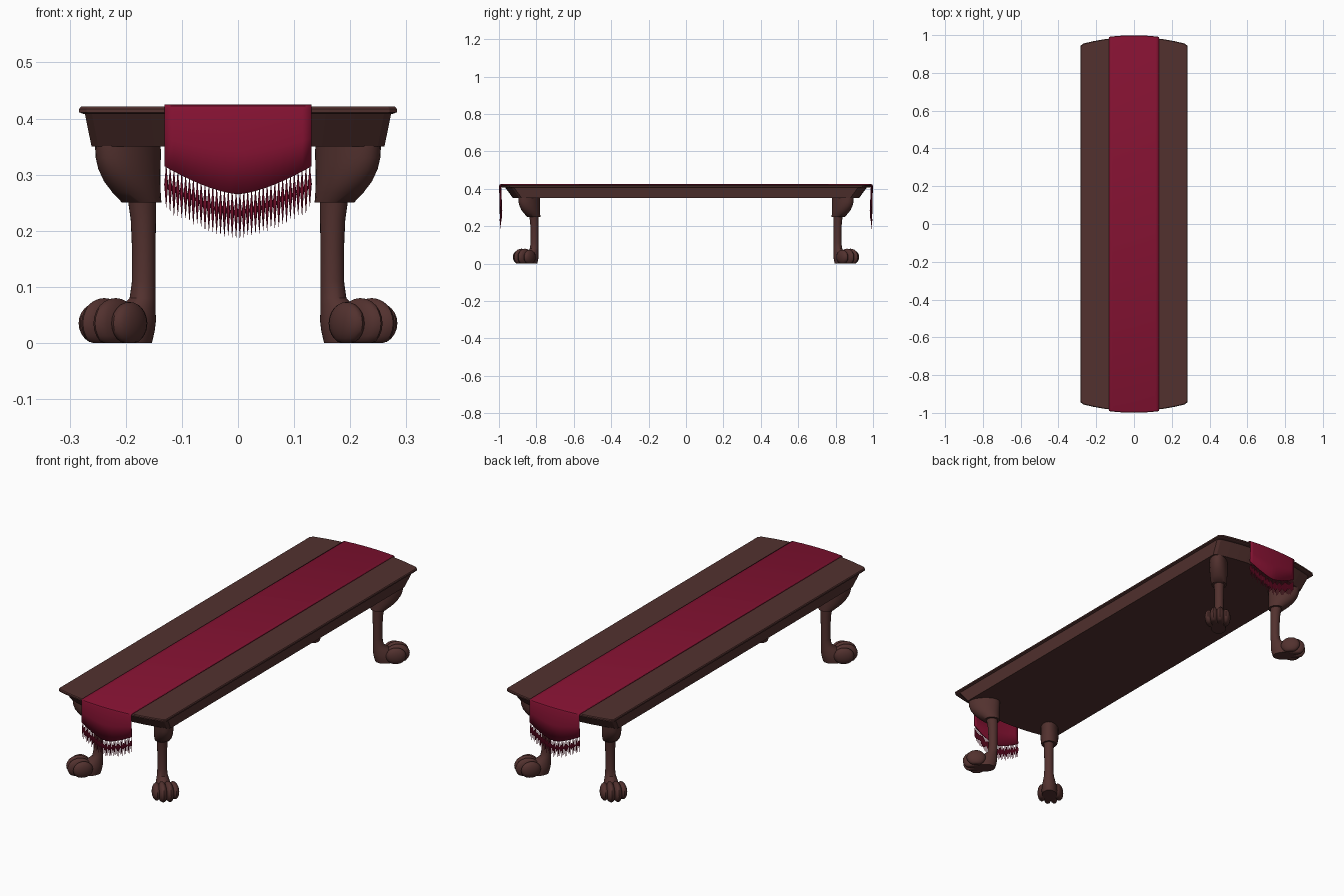
import bpy, bmesh, math, random
from mathutils import Vector

if "Cube" in bpy.data.objects:
    bpy.data.objects.remove(bpy.data.objects["Cube"])

random.seed(3)

def material(name, rgb):
    m = bpy.data.materials.new(name)
    m.diffuse_color = (*rgb, 1)
    m.use_nodes = True
    m.node_tree.nodes["Principled BSDF"].inputs["Base Color"].default_value = m.diffuse_color
    return m

WOOD = material("dark_wood", (0.085, 0.031, 0.028))
CLOTH = material("crimson_cloth", (0.235, 0.006, 0.032))

def finish(bm, name, mat, angle=None, closed=True):
    if closed:
        bmesh.ops.recalc_face_normals(bm, faces=bm.faces)
    me = bpy.data.meshes.new(name)
    bm.to_mesh(me)
    bm.free()
    ob = bpy.data.objects.new(name, me)
    bpy.context.collection.objects.link(ob)
    me.materials.append(mat)
    if angle:
        bpy.ops.object.select_all(action='DESELECT')
        ob.select_set(True)
        bpy.context.view_layer.objects.active = ob
        bpy.ops.object.shade_smooth_by_angle(angle=math.radians(angle))
    return ob

def loft(bm, rings):
    """Skin a list of equal-length point rings and cap both ends."""
    loops = [[bm.verts.new(p) for p in r] for r in rings]
    n = len(loops[0])
    for a, b in zip(loops, loops[1:]):
        for i in range(n):
            j = (i + 1) % n
            bm.faces.new((a[i], a[j], b[j], b[i]))
    bm.faces.new(loops[0])
    bm.faces.new(loops[-1])

# ---- table top and apron: bowed-end outline, stacked in layers
def outline(hx, hy, z):
    k = hx / 0.283
    end = [(0.27 * k * (1 - i / 5), 1) for i in range(11)]
    pts = [(hx, hy - 0.047)]
    pts += [(x, hy - 0.035 * (x / (0.27 * k)) ** 2) for x, _ in end]
    pts.append((-hx, hy - 0.047))
    pts += [(-x, -y) for x, y in pts]
    return [(x, y, z) for x, y in pts]

bm = bmesh.new()
loft(bm, [outline(0.275, 0.982, 0.408), outline(0.283, 0.99, 0.411),
          outline(0.283, 0.99, 0.417), outline(0.280, 0.987, 0.421)])
finish(bm, "table_top", WOOD)
bm = bmesh.new()
loft(bm, [outline(0.261, 0.925, 0.35), outline(0.273, 0.968, 0.409)])
finish(bm, "apron", WOOD)

# ---- legs: lofts in a diagonal frame (u points out to the corner, v sideways)
def to_world(u, v, z, sx, sy):
    return (sx * (0.168 + (u - v) * math.sqrt(0.5)),
            sy * (0.810 + (u + v) * math.sqrt(0.5)), z)

def ring(c, a, b, z, sx, sy, n=24):
    return [to_world(c + a * math.cos(2 * math.pi * i / n),
                     b * math.sin(2 * math.pi * i / n), z, sx, sy) for i in range(n)]

KNEE = [(0.040, 0.072, 0.041, 0.351), (0.039, 0.071, 0.041, 0.33),
        (0.036, 0.067, 0.041, 0.31), (0.029, 0.059, 0.040, 0.288),
        (0.018, 0.048, 0.038, 0.268), (0.005, 0.036, 0.034, 0.25)]
SHAFT = [(0.004, 0.026, 0.024, 0.252), (0.001, 0.023, 0.022, 0.22),
         (0.000, 0.021, 0.021, 0.17), (0.000, 0.021, 0.021, 0.11),
         (0.003, 0.023, 0.023, 0.08), (0.015, 0.035, 0.028, 0.062),
         (0.026, 0.046, 0.034, 0.04), (0.034, 0.050, 0.036, 0.02),
         (0.038, 0.048, 0.034, 0.0)]
TOES = [(0.074, -0.038, 0.044), (0.085, -0.014, 0.053),
        (0.085, 0.014, 0.053), (0.074, 0.038, 0.044)]

for sx in (-1, 1):
    for sy in (-1, 1):
        tag = ("front" if sy < 0 else "back") + ("_left" if sx < 0 else "_right")
        bm = bmesh.new()
        loft(bm, [ring(*s, sx, sy) for s in KNEE])
        finish(bm, tag + "_knee", WOOD, 40)
        bm = bmesh.new()
        loft(bm, [ring(*s, sx, sy) for s in SHAFT])
        finish(bm, tag + "_leg", WOOD, 40)
        # paw: four flattened toe lobes
        bm = bmesh.new()
        for u, v, a in TOES:
            made = bmesh.ops.create_uvsphere(bm, u_segments=16, v_segments=12, radius=1)
            h = 0.045 if abs(v) < 0.02 else 0.038
            for p in made["verts"]:
                x, y, z = p.co
                p.co = to_world(u + a * x, v + 0.021 * y + 0.1 * v * x,
                                max(0.0, 0.035 + h * z), sx, sy)
        finish(bm, tag + "_paw", WOOD, 40)

# ---- runner: one cloth strip draped over both ends
W = 0.131
def hem(x):
    return 0.265 + 0.05 * (abs(x) / W) ** 1.5
def reach(x):
    return 0.997 - 0.008 * (x / W) ** 2

bm = bmesh.new()
cols = []
for i in range(17):
    x = W * (i / 8 - 1)
    e, h = reach(x), hem(x)
    half = [(e - 0.003, h), (e - 0.001, (h + 0.415) / 2), (e, 0.416),
            (e - 0.002, 0.421), (e - 0.007, 0.423)]
    path = [(-y, z) for y, z in half] + [(y, z) for y, z in reversed(half)]
    cols.append([bm.verts.new((x, y, z)) for y, z in path])
for a, b in zip(cols, cols[1:]):
    for j in range(len(a) - 1):
        bm.faces.new((a[j], b[j], b[j + 1], a[j + 1]))
runner = finish(bm, "table_runner", CLOTH, 40, closed=False)
mod = runner.modifiers.new("thickness", 'SOLIDIFY')
mod.thickness, mod.offset = 0.004, 0

# ---- fringe: rows of thin spindle tassels along each hem
SPINDLE = [(0.0006, 0.004), (0.0016, -0.012), (0.0036, -0.033),
           (0.0022, -0.05), (0.0003, -0.077)]
for side, name in ((-1, "front_fringe"), (1, "back_fringe")):
    bm = bmesh.new()
    for i in range(38):
        x = (W - 0.003) * (2 * i / 37 - 1)
        k = random.uniform(0.9, 1.03)
        y = side * (reach(x) - 0.004)
        loft(bm, [[Vector((x + r * math.cos(t * math.pi / 3),
                           y + r * math.sin(t * math.pi / 3), hem(x) + d * k))
                   for t in range(6)] for r, d in SPINDLE])
    finish(bm, name, CLOTH)
